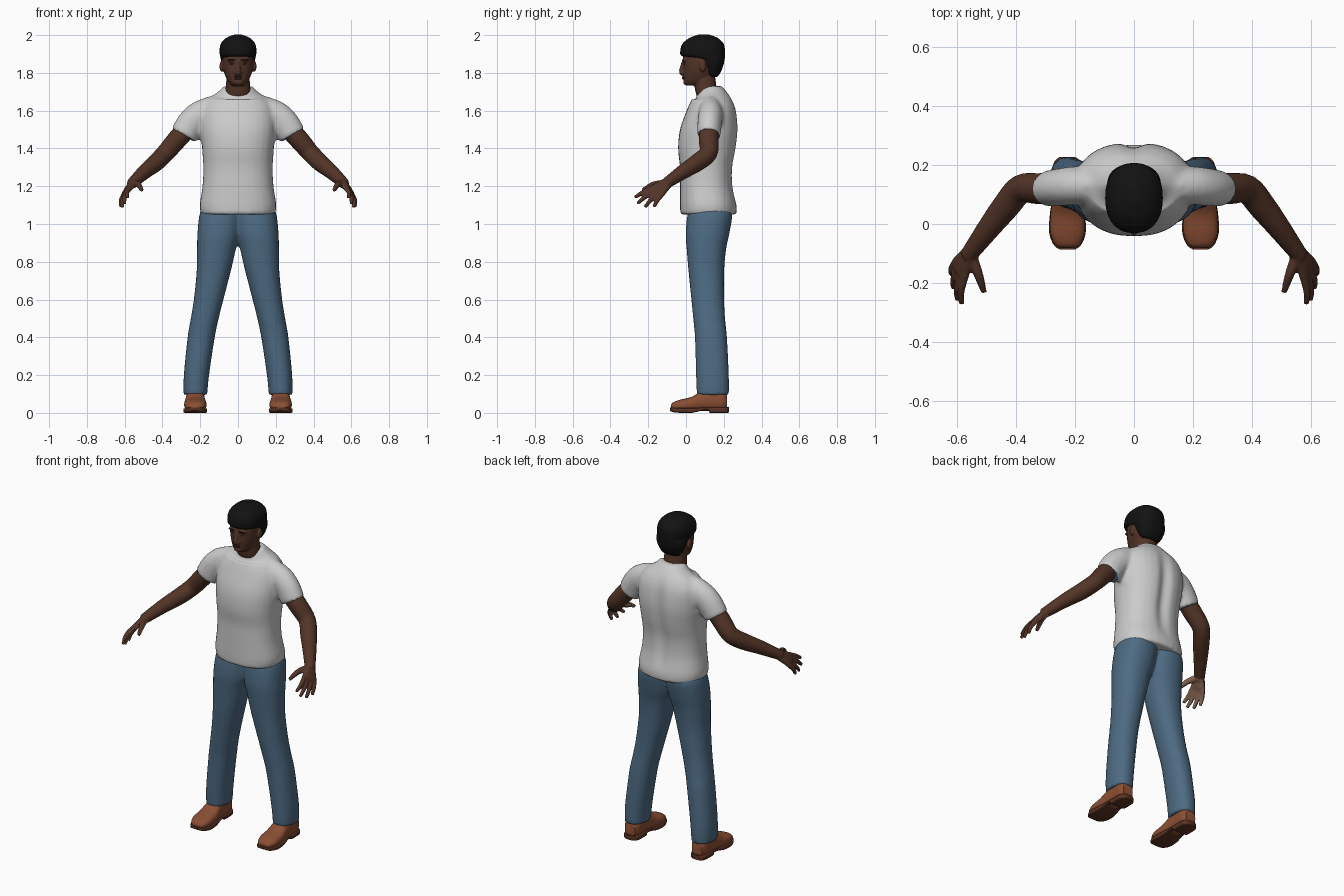
import bpy, bmesh, math
from mathutils import Vector, Matrix

if "Cube" in bpy.data.objects:
    bpy.data.objects.remove(bpy.data.objects["Cube"])


def material(name, rgb, rough=0.8):
    m = bpy.data.materials.new(name)
    m.use_nodes = True
    m.diffuse_color = (*rgb, 1)
    bsdf = m.node_tree.nodes["Principled BSDF"]
    bsdf.inputs["Base Color"].default_value = (*rgb, 1)
    bsdf.inputs["Roughness"].default_value = rough
    return m


SKIN = material("dark skin", (0.085, 0.034, 0.02))
PALM = material("palm skin", (0.24, 0.13, 0.085))
HAIR = material("black hair", (0.006, 0.006, 0.006))
SHIRT = material("white cotton", (0.6, 0.6, 0.6))
DENIM = material("blue denim", (0.075, 0.145, 0.225))
LEATHER = material("tan leather", (0.26, 0.078, 0.034))
SOLE = material("brown sole", (0.1, 0.032, 0.017))
LIPS = material("lips", (0.07, 0.022, 0.017))


def spline(rows, steps=4):
    """Catmull-Rom interpolation of rows of numbers."""
    out = []
    for i in range(len(rows) - 1):
        a, b, c, d = (rows[max(0, min(len(rows) - 1, i + k))] for k in (-1, 0, 1, 2))
        for s in range(steps):
            t = s / steps
            out.append([q + t / 2 * (r - p + t * (2 * p - 5 * q + 4 * r - w + t * (3 * (q - r) + w - p)))
                        for p, q, r, w in zip(a, b, c, d)])
    return out + [list(rows[-1])]


def loft(bm, sections, power=2.0, n=28):
    """Skin superellipse rings given as (centre, u, v), with both ends capped."""
    def bend(w):
        return math.copysign(abs(w) ** (2 / power), w)
    rings = []
    for c, u, v in sections:
        angles = [2 * math.pi * k / n for k in range(n)]
        rings.append([bm.verts.new(c + u * bend(math.cos(a)) + v * bend(math.sin(a))) for a in angles])
    for a, b in zip(rings, rings[1:]):
        for k in range(n):
            bm.faces.new((a[k], a[k - 1], b[k - 1], b[k]))
    bm.faces.new(rings[0])
    bm.faces.new(rings[-1])


def stack(bm, rows, power=2.3, side=1):
    """Horizontal rings from rows of (z, x0, x1, y0, y1)."""
    loft(bm, [(Vector((side * (a + b) / 2, (c + d) / 2, z)), Vector(((b - a) / 2, 0, 0)),
               Vector((0, (d - c) / 2, 0))) for z, a, b, c, d in spline(rows)], power)


def column(bm, rows):
    """Symmetrical stack from rows of (z, half width, y0, y1)."""
    stack(bm, [(z, -w, w, a, b) for z, w, a, b in rows])


def tube(bm, rows, side=1, squash=1.0):
    """Round limb along rows of (x, y, z, radius)."""
    pts = spline(rows)
    pos = [Vector((side * p[0], p[1], p[2])) for p in pts]
    sections = []
    for i, p in enumerate(pts):
        t = (pos[min(i + 1, len(pos) - 1)] - pos[max(i - 1, 0)]).normalized()
        u = t.cross(Vector((0, 0, 1))).normalized()
        sections.append((pos[i], u * p[3] * squash, u.cross(t) * p[3]))
    loft(bm, sections, n=16)


def ball(bm, centre, radii):
    bmesh.ops.create_uvsphere(bm, u_segments=20, v_segments=12, radius=1,
                              matrix=Matrix.Translation(centre) @ Matrix.Diagonal((*radii, 1)))


def finish(name, bm, mats, voxel=0, smooth=3):
    """Make the object; with a voxel size, fuse its overlapping solids."""
    bmesh.ops.recalc_face_normals(bm, faces=bm.faces)
    mesh = bpy.data.meshes.new(name)
    bm.to_mesh(mesh)
    bm.free()
    ob = bpy.data.objects.new(name, mesh)
    bpy.context.collection.objects.link(ob)
    if voxel:
        r = ob.modifiers.new("fuse", 'REMESH')
        r.mode, r.voxel_size = 'VOXEL', voxel
        s = ob.modifiers.new("soften", 'SMOOTH')
        s.factor, s.iterations = 0.5, smooth
        dg = bpy.context.evaluated_depsgraph_get()
        baked = bpy.data.meshes.new_from_object(ob.evaluated_get(dg))
        ob.modifiers.clear()
        ob.data = baked
    ob.data.materials.clear()
    for m in mats:
        ob.data.materials.append(m)
    for p in ob.data.polygons:
        p.use_smooth, p.material_index = True, 0
    if not voxel:
        ob.data.set_sharp_from_angle(angle=math.radians(50))
    return ob


# Shirt: torso and sleeves fused, with a spine groove and a lower front collar
bm = bmesh.new()
column(bm, [(1.05, .195, -.03, .268), (1.1, .203, -.032, .268), (1.2, .188, -.032, .25),
            (1.3, .184, -.032, .25), (1.4, .19, -.042, .268), (1.5, .2, -.032, .278),
            (1.6, .195, .003, .268), (1.66, .16, .03, .245), (1.7, .105, .055, .215),
            (1.73, .075, .065, .19)])
for s in (1, -1):
    tube(bm, [(.12, .13, 1.612, .072), (.2, .13, 1.575, .078), (.25, .125, 1.53, .077),
              (.288, .12, 1.468, .074)], s, .84)
shirt = finish("shirt", bm, [SHIRT, DENIM], .011, 5)
for v in shirt.data.vertices:
    x, y, z = v.co
    if y > .15 and 1.1 < z < 1.7:
        v.co.y -= .022 * math.exp(-(x / .035) ** 2) * math.sin((z - 1.1) / .6 * math.pi)
    if z > 1.66 and y < .13:
        v.co.z -= (.13 - y) * .35 * min(1, (z - 1.66) / .03)
# Blue lining shows in the sleeve openings
for p in shirt.data.polygons:
    axis = Vector((math.copysign(.51, p.center.x), 0, -.86))
    if abs(p.center.x) > .215 and p.center.z < 1.52 and p.normal.dot(axis) > .9:
        p.material_index = 1

# Trousers
bm = bmesh.new()
for s in (1, -1):
    stack(bm, [(.095, .163, .288, .057, .228), (.2, .153, .287, .053, .227), (.4, .123, .267, .047, .217),
               (.5, .102, .25, .038, .207), (.6, .077, .234, .028, .202), (.75, .038, .219, .013, .202),
               (.87, .01, .217, .003, .213), (.95, -.012, .215, -.002, .23), (1.05, -.02, .204, .008, .245),
               (1.1, -.02, .18, .03, .225)], 2.2, s)
finish("trousers", bm, [DENIM], .011, 4)

# Arms with hands; the palm side is lighter
wrist = Vector((.55, -.09, 1.225))
index, pinky = Vector((.58, -.183, 1.188)), Vector((.608, -.132, 1.155))
tips = [(.585, -.272, 1.14), (.6, -.258, 1.108), (.613, -.218, 1.088), (.62, -.17, 1.09)]
for s, label in ((1, "left"), (-1, "right")):
    bm = bmesh.new()
    tube(bm, [(.27, .12, 1.505, .053), (.325, .12, 1.445, .053), (.385, .118, 1.375, .049),
              (.435, .06, 1.325, .047), (.49, -.01, 1.28, .04), tuple(wrist) + (.031,),
              (.565, -.11, 1.21, .028)], s)
    flip = Vector((s, 1, 1))
    knuckle = (index + pinky) / 2
    across = (pinky - index).normalized()
    forward = (knuckle - wrist).normalized()
    back = forward.cross(across).normalized()
    palm = [(wrist.lerp(knuckle, t), across * w, back * h) for t, w, h in
            ((-.1, .026, .024), (.3, .035, .02), (.7, .043, .018), (1, .045, .014), (1.1, .038, .009))]
    loft(bm, [(c * flip, u * flip, v * flip) for c, u, v in palm], 2.4)
    for k, tip in enumerate(tips):
        base, end = index.lerp(pinky, k / 3), Vector(tip)
        root = base - forward * .02
        mid = base.lerp(end, .5) + back * .006
        tube(bm, [(*root, .013), (*mid, .0125), (*end, .009)], s)
    tube(bm, [(.55, -.115, 1.215, .02), (.527, -.175, 1.208, .016), (.509, -.232, 1.178, .01)], s)
    arm = finish(label + "_arm", bm, [SKIN, PALM], .0055, 3)
    for p in arm.data.polygons:
        if (p.center * flip - wrist).dot(forward) > .01 and (p.normal * flip).dot(back) < -.4:
            p.material_index = 1

# Head: skull, neck, nose, brow, chin and ears fused
bm = bmesh.new()
column(bm, [(1.733, .032, .002, .07), (1.755, .053, -.01, .12), (1.8, .073, -.014, .16),
            (1.84, .081, -.015, .175), (1.88, .083, -.016, .185), (1.92, .08, -.012, .185),
            (1.96, .06, .02, .16)])
column(bm, [(1.64, .072, .07, .18), (1.7, .067, .05, .165), (1.76, .062, .042, .157), (1.8, .06, .04, .15)])
tube(bm, [(0, -.012, 1.865, .009), (0, -.02, 1.83, .012), (0, -.023, 1.805, .015), (0, -.014, 1.795, .014)])
ball(bm, (0, -.003, 1.752), (.026, .012, .016))
for s in (1, -1):
    ball(bm, (s * .03, -.008, 1.868), (.03, .011, .008))
    ball(bm, (s * .014, -.014, 1.802), (.01, .012, .009))
    ball(bm, (s * .086, .088, 1.835), (.012, .018, .03))
finish("head", bm, [SKIN], .005, 2)

# Face details
bm = bmesh.new()
ball(bm, (0, -.0145, 1.778), (.023, .007, .005))
ball(bm, (0, -.0135, 1.77), (.02, .007, .006))
finish("lips", bm, [LIPS])
for s, label in ((1, "left"), (-1, "right")):
    bm = bmesh.new()
    ball(bm, (s * .032, -.0095, 1.85), (.013, .005, .005))
    finish(label + "_eye", bm, [SOLE])
    bm = bmesh.new()
    ball(bm, (s * .033, -.0145, 1.869), (.02, .006, .004))
    finish(label + "_eyebrow", bm, [HAIR])

# Hair: cropped cap with a fringe, open around the face
bm = bmesh.new()
column(bm, [(1.778, .052, .12, .165), (1.8, .07, .1, .182), (1.84, .086, .08, .198),
            (1.874, .092, .055, .205), (1.888, .095, -.022, .207), (1.92, .098, -.03, .207),
            (1.955, .091, -.019, .199), (1.985, .064, .018, .168), (2.003, .02, .065, .122)])
finish("hair", bm, [HAIR], .006, 2)


# Shoes: rounded uppers over flat soles with a raised arch, rows of (y, half width, z0, z1)
def along(bm, rows, x, power):
    loft(bm, [(Vector((x, y, (a + b) / 2)), Vector((w, 0, 0)), Vector((0, 0, (b - a) / 2)))
              for y, w, a, b in spline(rows)], power)


for s, label in ((1, "left"), (-1, "right")):
    bm = bmesh.new()
    along(bm, [(-.08, .026, .018, .042), (-.068, .043, .014, .056), (-.03, .058, .01, .07),
               (.03, .058, .01, .085), (.075, .052, .01, .112), (.13, .049, .01, .13),
               (.19, .048, .01, .128), (.218, .034, .015, .105)], s * .226, 2.5)
    finish(label + "_shoe", bm, [LEATHER])
    bm = bmesh.new()
    along(bm, [(-.086, .026, .012, .028), (-.072, .046, .005, .028), (-.03, .062, 0, .026),
               (.03, .06, 0, .026), (.085, .052, .012, .028), (.12, .05, .014, .03), (.128, .05, 0, .03),
               (.19, .05, 0, .03), (.215, .042, 0, .03), (.228, .026, .002, .03)], s * .226, 6)
    finish(label + "_sole", bm, [SOLE])
